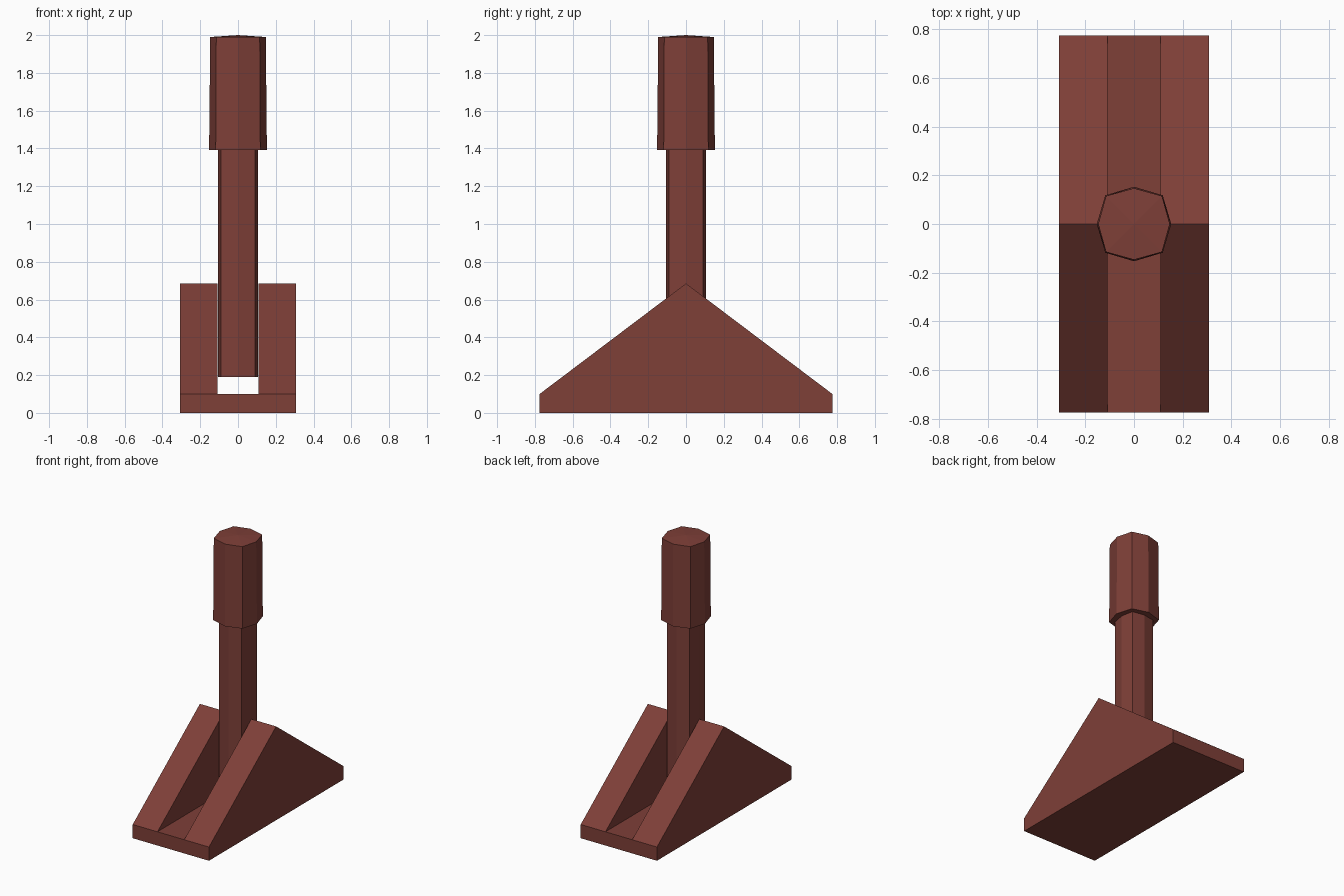
import bpy
import bmesh
import math

if "Cube" in bpy.data.objects:
    bpy.data.objects.remove(bpy.data.objects["Cube"])

# One flat colour for the whole lever
rust = bpy.data.materials.new("rust_brown")
rust.diffuse_color = (0.209, 0.050, 0.039, 1.0)
rust.use_nodes = True
rust.node_tree.nodes["Principled BSDF"].inputs["Base Color"].default_value = rust.diffuse_color


def finish(name, bm):
    bmesh.ops.recalc_face_normals(bm, faces=bm.faces)
    mesh = bpy.data.meshes.new(name)
    bm.to_mesh(mesh)
    bm.free()
    mesh.materials.append(rust)
    obj = bpy.data.objects.new(name, mesh)
    bpy.context.collection.objects.link(obj)
    return obj


def octagon(bm, axis, diagonal, z):
    """Ring of 8 points: 'axis' is the reach on x and y, 'diagonal' the x and y of the corners."""
    ring = []
    for i in range(8):
        r = axis if i % 2 == 0 else diagonal * math.sqrt(2)
        a = i * math.pi / 4
        ring.append(bm.verts.new((r * math.cos(a), r * math.sin(a), z)))
    return ring


def eight_sided_rod(name, bottom, top, crown=0.0):
    bm = bmesh.new()
    low, high = octagon(bm, *bottom), octagon(bm, *top)
    apex = bm.verts.new((0, 0, top[2] + crown))
    bm.faces.new(low)
    for i in range(8):
        j = (i + 1) % 8
        bm.faces.new((low[i], low[j], high[j], high[i]))
        bm.faces.new((high[i], high[j], apex))
    return finish(name, bm)


# Wedge base: gable profile along x, with a slot down to the floor in the middle
HALF_Y, RIM, PEAK = 0.775, 0.10, 0.685
profile = [(-HALF_Y, 0), (-HALF_Y, RIM), (0, PEAK), (HALF_Y, RIM), (HALF_Y, 0)]
bm = bmesh.new()
rows = [[bm.verts.new((x, y, z)) for y, z in profile]
        for x in (-0.308, -0.108, 0.108, 0.308)]
for s in range(3):
    p, q = rows[s], rows[s + 1]
    for i in range(5):
        if s == 1 and i in (1, 2):
            continue  # the slot has no sloped roof
        j = (i + 1) % 5
        bm.faces.new((p[i], p[j], q[j], q[i]))
p, q = rows[1], rows[2]
bm.faces.new((p[1], p[3], q[3], q[1]))      # slot floor
for row in (p, q):
    bm.faces.new(row[1:4])                  # slot walls
for row in (rows[0], rows[3]):
    bm.faces.new(row)                       # outer sides
finish("wedge_base", bm)

# Lever shaft and thicker grip with a slightly domed top
eight_sided_rod("lever_shaft", (0.107, 0.09, 0.19), (0.107, 0.09, 1.40))
eight_sided_rod("lever_grip", (0.153, 0.118, 1.393), (0.147, 0.115, 1.99), crown=0.01)
